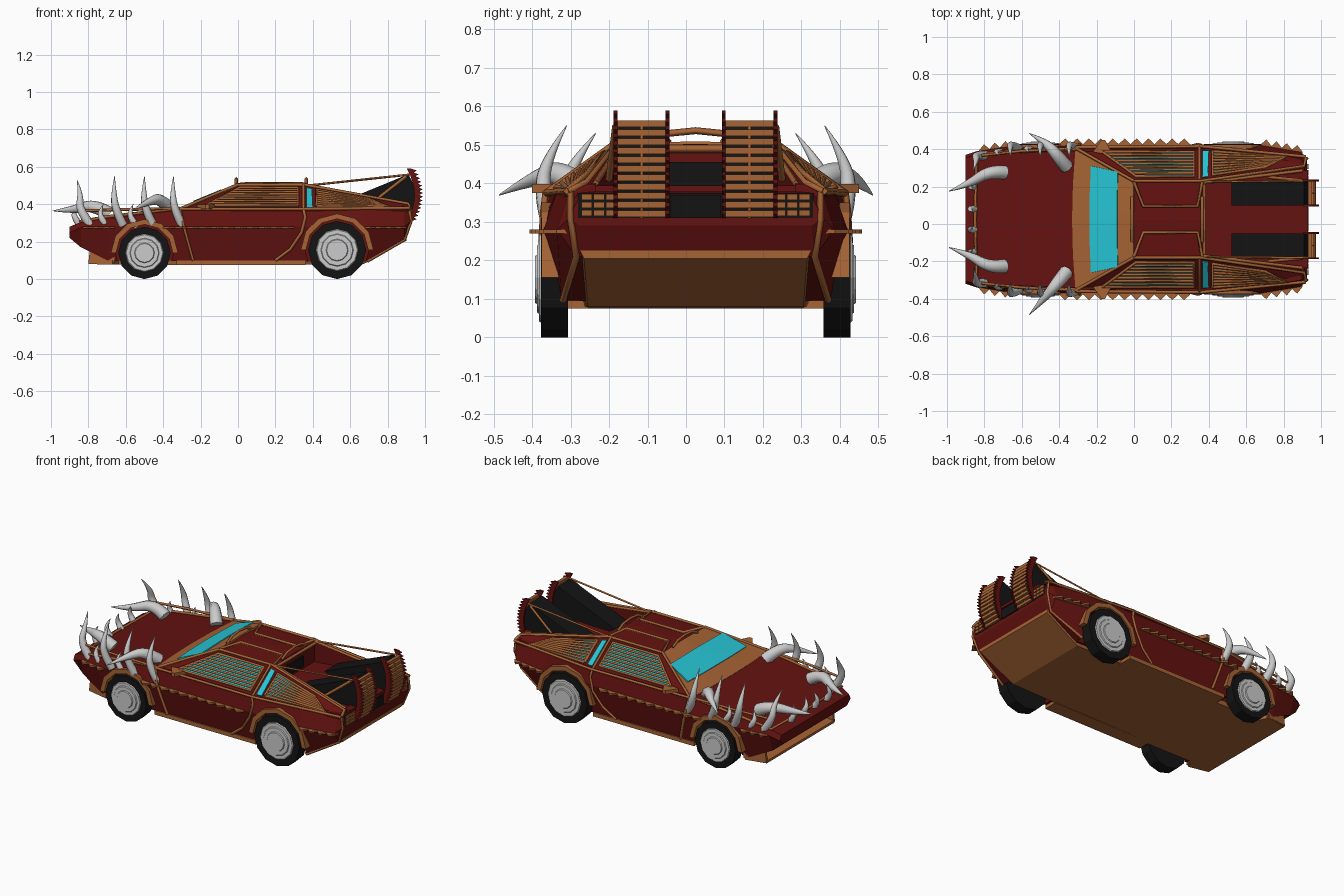
import bpy, bmesh, math
from mathutils import Vector, Matrix

if "Cube" in bpy.data.objects:
    bpy.data.objects.remove(bpy.data.objects["Cube"])

def mat(name, c):
    m = bpy.data.materials.new(name)
    m.diffuse_color = (*c, 1)
    m.use_nodes = True
    m.node_tree.nodes["Principled BSDF"].inputs["Base Color"].default_value = m.diffuse_color
    return m

RED = mat("dark_red", (.125, .006, .005))
BROWN = mat("rust_brown", (.38, .125, .035))
CYAN = mat("cyan_glass", (.02, .56, .66))
BLACK = mat("black", (.007, .007, .007))
GREY = None

def finish(name, bm, m):
    bmesh.ops.recalc_face_normals(bm, faces=bm.faces)
    me = bpy.data.meshes.new(name)
    bm.to_mesh(me)
    bm.free()
    ob = bpy.data.objects.new(name, me)
    bpy.context.collection.objects.link(ob)
    if m:
        me.materials.append(m)
    return ob

def hull(name, pts, m):
    bm = bmesh.new()
    vs = [bm.verts.new(p) for p in pts]
    bmesh.ops.convex_hull(bm, input=vs)
    bmesh.ops.dissolve_limit(bm, angle_limit=.01, verts=bm.verts, edges=bm.edges)
    return finish(name, bm, m)

def box(name, a, b, m):
    return hull(name, [(x, y, z) for x in (a[0], b[0]) for y in (a[1], b[1]) for z in (a[2], b[2])], m)

def prism(name, pts, d, m):
    """Flat polygon pushed along d."""
    bm = bmesh.new()
    f = bm.faces.new([bm.verts.new(p) for p in pts])
    r = bmesh.ops.extrude_face_region(bm, geom=[f])
    bmesh.ops.translate(bm, vec=Vector(d), verts=[v for v in r['geom'] if isinstance(v, bmesh.types.BMVert)])
    return finish(name, bm, m)

def loft(name, stations, m):
    """Stations: x, (z, half width) levels from bottom to top."""
    bm = bmesh.new()
    rings = []
    for x, *lv in stations:
        p = [(x, w, z) for z, w in lv] + [(x, -w, z) for z, w in reversed(lv)]
        rings.append([bm.verts.new(q) for q in p])
    n = len(rings[0])
    for a, b in zip(rings, rings[1:]):
        for i in range(n):
            bm.faces.new((a[i], a[(i + 1) % n], b[(i + 1) % n], b[i]))
    bm.faces.new(rings[0])
    bm.faces.new(rings[-1])
    return finish(name, bm, m)

def tube(name, pts, r, m, radii=None):
    """Square bar, or a smooth tapering horn when radii are given."""
    cu = bpy.data.curves.new(name, 'CURVE')
    cu.dimensions = '3D'
    cu.bevel_depth = r
    cu.bevel_resolution = 2 if radii else 0
    cu.use_fill_caps = True
    sp = cu.splines.new('NURBS' if radii else 'POLY')
    sp.points.add(len(pts) - 1)
    for i, p in enumerate(pts):
        sp.points[i].co = (*p, 1)
        sp.points[i].radius = radii[i] if radii else 1
    if radii:
        sp.order_u = 3
        sp.use_endpoint_u = True
        sp.resolution_u = 5
    ob = bpy.data.objects.new(name, cu)
    bpy.context.collection.objects.link(ob)
    if m:
        cu.materials.append(m)
    return ob

def cyl(name, x, y, z, r1, r2, depth, m, s, n=12):
    """Cylinder across the car, r2 end facing outward."""
    bm = bmesh.new()
    bmesh.ops.create_cone(bm, cap_ends=True, segments=n, radius1=r1, radius2=r2, depth=depth,
        matrix=Matrix.Translation((x, s * y, z)) @ Matrix.Rotation(-s * math.pi / 2, 4, 'X'))
    return finish(name, bm, m)

def lerp(a, b, t):
    return a + (b - a) * t

def side(x, t, o, s):
    """Point on the sloping cabin side: t from belt to roof, o outward."""
    k = max(0, (x - .36) / .54)
    return (x, s * (lerp(lerp(.385, .335, k), lerp(.205, .285, k), t) + .6 * o),
            lerp(.37, lerp(.5, .4, k), t) + .8 * o)

WHEELS = [("front", -.5, .14), ("rear", .53, .155)]

# Main body shell with wheel wells
body = loft("body_shell", [
    (-.90, (.22, .31), (.25, .345), (.28, .33)),
    (-.84, (.17, .33), (.275, .365), (.305, .345)),
    (-.70, (.10, .35), (.28, .385), (.33, .36)),
    (-.30, (.095, .36), (.28, .395), (.375, .375)),
    (.36, (.095, .36), (.28, .395), (.375, .38)),
    (.68, (.095, .35), (.28, .395), (.38, .36)),
    (.89, (.21, .31), (.28, .36), (.39, .325)),
    (.925, (.29, .30), (.31, .33), (.37, .30))], RED)
for nm, x, r in WHEELS:
    for s in (1, -1):
        c = cyl("well_cutter", x, .40, r, r + .015, r + .015, .2, None, s)
        c.hide_render = True
        md = body.modifiers.new("well", 'BOOLEAN')
        md.object = c
        md.solver = 'EXACT'
        bpy.context.view_layer.objects.active = body
        bpy.ops.object.modifier_apply(modifier=md.name)
        bpy.data.objects.remove(c)

# Underside tray with front splitter and rear valance
loft("floor_tray", [(-.80, (.08, .33), (.095, .33)), (-.67, (.078, .355), (.10, .355)), (-.64, (.078, .30), (.10, .30)),
                    (-.3, (.075, .30), (.10, .31)), (.67, (.08, .28), (.10, .29)), (.90, (.205, .29), (.225, .30))], BROWN)
for s in (1, -1):
    prism("splitter_fin", [(-.80, s * .335, .085), (-.79, s * .335, .18), (-.66, s * .355, .18), (-.66, s * .355, .085)],
          (0, -s * .015, 0), BROWN)
    box("side_sill", (-.33, s * .28, .075), (.36, s * .368, .1), BROWN)

# Cabin, windshield and roof
hull("cabin", [p for s in (1, -1) for p in
     [(-.31, s * .375, .365), (.37, s * .385, .365), (0, s * .205, .495), (.37, s * .205, .495)]]
     + [(-.33, 0, .36), (-.01, 0, .503), (.37, 0, .503)], RED)
def shield(t, y, o):
    bulge = .018 * (1 - (y / .375) ** 2) * (1 - t)
    return (-.31 + .31 * t - bulge - .4 * o, y, .367 + .13 * t + .005 * t * (1 - abs(y) / .2) + .9 * o)
for nm, t0, t1, w0, w1, o, m in [("windshield_frame", 0, 1, .375, .205, .008, BROWN),
                                 ("windshield_glass", .29, .74, .285, .255, .014, CYAN)]:
    hull(nm, [shield(t, w * k, q) for t, w in ((t0, w0), (t1, w1)) for k in (-1, -.5, 0, .5, 1) for q in (0, o)], m)
for x in (-.01, .365):
    tube("roof_arch", [(x, -.12, .505), (x, -.07, .53), (x, 0, .537), (x, .07, .53), (x, .12, .505)], .009, BROWN)
tube("roof_rear_bar", [(.375, -.2, .49), (.375, .2, .49)], .011, BROWN)
box("rear_window", (.37, -.08, .39), (.377, .08, .455), BLACK)

for s in (1, -1):
    # Rear sail panels beside the engine bay
    hull("sail_panel", [(.36, s * .385, .365), (.36, s * .205, .497), (.36, s * .19, .365), (.36, s * .19, .497),
         (.92, s * .335, .365), (.91, s * .285, .398), (.91, s * .26, .398), (.91, s * .26, .365)], RED)
    # Side windows with slats
    for nm, cs in (("door_window", [(-.17, .15), (.32, .15), (.32, .88), (.01, .88)]),
                   ("pillar_window", [(.365, .1), (.40, .1), (.395, .9), (.365, .9)]),
                   ("quarter_window", [(.42, .12), (.82, .15), (.70, .8), (.42, .88)])):
        hull(nm, [side(x, t, o, s) for x, t in cs for o in (-.005, .004)], CYAN)
        if nm != "pillar_window":
            tube(nm + "_frame", [side(x, t, .006, s) for x, t in cs + cs[:1]], .009, BROWN)
            for i in range(1, 8):
                k = i / 8
                a = side(lerp(cs[0][0], cs[3][0], k), lerp(cs[0][1], cs[3][1], k), .007, s)
                b = side(lerp(cs[1][0], cs[2][0], k), lerp(cs[1][1], cs[2][1], k), .007, s)
                tube(nm + "_slat", [a, b], .0075, BROWN)
    # Trim bars along panel edges
    for nm, pts in {
        "windshield_pillar": [(-.31, .38, .375), (0, .205, .505)],
        "roof_rail": [(0, .205, .503), (.36, .205, .503), (.91, .285, .403), (.92, .33, .38)],
        "belt_rail": [(-.31, .385, .375), (.36, .39, .375), (.92, .335, .38)],
        "door_pillar": [(.35, .21, .503), (.35, .39, .375), (.36, .395, .33), (.34, .4, .25), (.28, .385, .16), (.2, .37, .1)],
        "front_seam": [(-.31, .385, .375), (-.29, .4, .28), (-.24, .37, .1)],
        "roof_seam": [(0, .2, .505), (.05, .07, .51), (.34, .07, .51), (.365, .2, .505)],
        "bay_edge": [(.37, .195, .5), (.9, .26, .4)],
        "rear_strut": [(.37, .2, .5), (.93, .205, .56)],
        "duct_brace": [(.9, .208, .55), (.72, .225, .41)],
        "tail_edge": [(.915, .325, .385), (.925, .325, .31), (.89, .31, .21), (.69, .345, .095)],
    }.items():
        tube(nm, [(x, s * y, z) for x, y, z in pts], .009 if nm != "rear_strut" else .006, BROWN)
    tube("hood_rail", [(-.83, s * .34, .365), (-.6, s * .365, .372), (-.3, s * .38, .378)], .008, BROWN)
    tube("hood_edge", [(-.85, 0, .307), (-.84, s * .345, .308), (-.7, s * .36, .333), (-.31, s * .375, .378)], .009, BROWN)
    # Pointed wing fins at the windshield base
    hull("wing_fin", [(x, s * y, z) for x, y in ((-.22, .36), (-.11, .34), (-.155, .425), (-.175, .425)) for z in (.375, .398)], BROWN)

    # Saw-tooth side strips
    for x0, x1, w0, w1, n in [(-.83, -.66, .355, .38, 3), (-.4, .3, .39, .39, 11), (.68, .9, .39, .35, 4)]:
        pts = [(x0, s * (w0 - .03), .27)]
        for i in range(2 * n + 1):
            k = i / (2 * n)
            pts.append((lerp(x0, x1, k), s * (lerp(w0, w1, k) + (.042 if i % 2 else .012)), .27))
        pts.append((x1, s * (w1 - .03), .27))
        prism("saw_tooth_strip", pts, (0, 0, .01), BROWN)

    # Wheels and angular arch flares
    for nm, x, r in WHEELS:
        cyl(nm + "_tyre", x, .367, r, r, r, .07, BLACK, s)
        for k, y, d in ((.76, .402, .010), (.60, .406, .012), (.42, .411, .012)):
            cyl(nm + "_rim", x, y, r, r * k, r * (k - .06), d, GREY, s)
        arc = lambda q: [(x + q * math.cos(a), s * .345, r + q * math.sin(a))
                         for a in [math.radians(d) for d in range(0, 181, 30)]]
        prism(nm + "_arch_flare", arc(r + .04) + arc(r + .012)[::-1], (0, s * .055, 0), BROWN)

    # Exhaust columns: dark duct, toothed side plates, curved slats
    curve = lambda t: (.925 + .16 * t * (1 - t), .31 + .28 * t)
    duct = [(.52, .40), (.91, .56), (.945, .50), (.955, .44), (.93, .33), (.56, .375)]
    prism("exhaust_duct", [(x, s * .075, z) for x, z in duct], (0, s * .125, 0), BLACK)
    for y in (.068, .203):
        pts = []
        for i in range(29):
            x, z = curve(i / 28)
            pts.append((x + (.025 if i % 2 else .003), s * y, z))
        pts += [(curve(i / 8)[0] - .022, s * y, curve(i / 8)[1]) for i in range(8, -1, -1)]
        prism("toothed_plate", pts, (0, s * .01, 0), RED)
    for i in range(11):
        x, z = curve((i + .5) / 12)
        box("exhaust_slat", (x - .012, s * .078, z - .009), (x + .008, s * .203, z + .008), BROWN)
    tube("slat_spine", [(curve(i / 7)[0] + .002, s * .14, curve(i / 7)[1]) for i in range(7)], .005, BROWN)
    # Tail grille blocks
    for j in range(3):
        for i in range(3):
            y, z = .205 + i * .032, .315 + j * .021
            box("tail_grille_block", (.915, s * y, z), (.932, s * (y + .028), z + .016), BROWN)

    # Tall fender horns and low curved horns
    taper = (1.1, 1, .65, .05)
    for x in (-.635, -.475, -.32):
        tube("fender_horn", [(x + .02, s * .375, .29), (x - .02, s * .40, .37), (x - .03, s * .39, .46),
                             (x - .025, s * .335, .55)], .023, GREY, taper)
    tube("corner_horn", [(-.79, s * .34, .29), (-.85, s * .345, .37), (-.84, s * .32, .45),
                         (-.86, s * .26, .53)], .023, GREY, taper)
    tube("nose_tusk", [(-.69, s * .25, .35), (-.77, s * .26, .40), (-.88, s * .19, .37),
                       (-.99, s * .15, .365)], .034, GREY, taper)
    tube("hood_tusk", [(-.36, s * .28, .37), (-.41, s * .34, .43), (-.47, s * .41, .42),
                       (-.56, .46 if s > 0 else -.51, .37)], .034, GREY, taper)
    # Small horns along nose and hood edge
    for x, y in ((-.86, .05), (-.86, .17), (-.72, .355), (-.56, .37)):
        tube("small_horn", [(x + .02, s * y, .28), (x - .01, s * (y + .01), .32), (x - .02, s * y, .36),
                            (x, s * (y - .01), .40)], .018, GREY, taper)

box("tail_grille_back", (.905, -.305, .31), (.926, .305, .375), BLACK)
box("tail_center_panel", (.915, -.065, .31), (.932, .065, .37), BLACK)
box("tail_top_bar", (.885, -.26, .378), (.93, .26, .395), RED)

# Shift the car so that its overall bounds are centred
for ob in bpy.context.scene.objects:
    ob.location.y += .025
